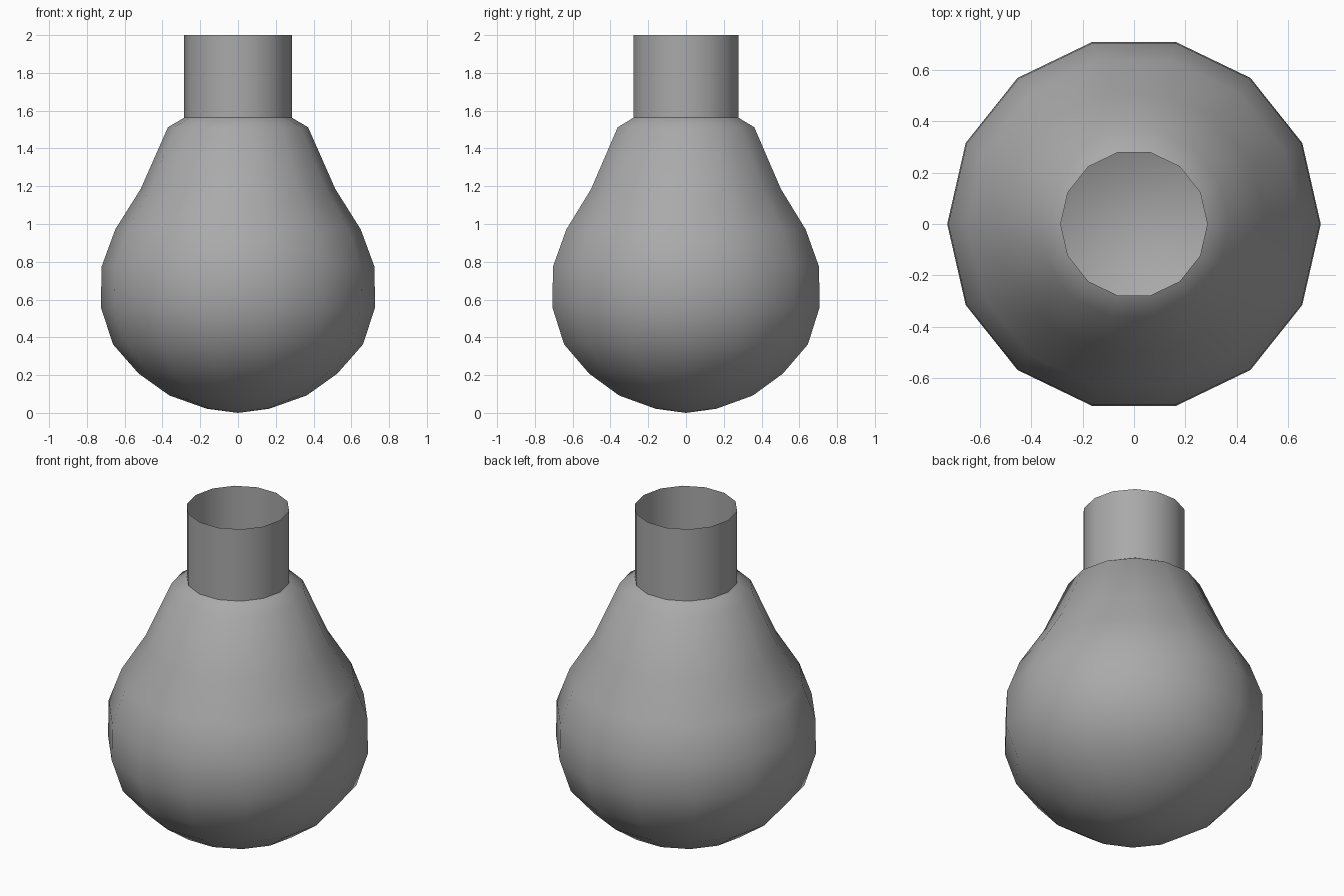
import bpy
import bmesh
import math

cube = bpy.data.objects.get("Cube")
if cube:
    bpy.data.objects.remove(cube, do_unlink=True)

SIDES = 14

# One plain grey for the whole vessel
grey = bpy.data.materials.new("plain grey")
grey.use_nodes = True
colour = (0.4, 0.4, 0.4, 1.0)
grey.diffuse_color = colour
grey.node_tree.nodes["Principled BSDF"].inputs["Base Color"].default_value = colour

# Radius and height from the closed base to the open mouth
profile = [
    (0.165, 0.022), (0.363, 0.092), (0.526, 0.208), (0.662, 0.363),
    (0.726, 0.56), (0.722, 0.775), (0.65, 0.971), (0.515, 1.186),
    (0.371, 1.512), (0.285, 1.563), (0.285, 2.0),
]

# Flask: round body, sloping shoulder and open tube neck in one thin shell
bm = bmesh.new()


def ring(radius, height):
    return [bm.verts.new((radius * math.cos(math.tau * i / SIDES),
                          radius * math.sin(math.tau * i / SIDES), height))
            for i in range(SIDES)]


rings = [ring(r, z) for r, z in profile]
base = bm.verts.new((0, 0, 0))
for i in range(SIDES):
    j = (i + 1) % SIDES
    bm.faces.new((base, rings[0][j], rings[0][i]))
    for low, high in zip(rings, rings[1:]):
        bm.faces.new((low[i], low[j], high[j], high[i]))

mesh = bpy.data.meshes.new("flask")
bm.to_mesh(mesh)
bm.free()
mesh.materials.append(grey)
flask = bpy.data.objects.new("flask", mesh)
bpy.context.collection.objects.link(flask)

# Smooth body, with a crisp crease where the neck meets the shoulder
bpy.ops.object.select_all(action="DESELECT")
flask.select_set(True)
bpy.context.view_layer.objects.active = flask
bpy.ops.object.shade_smooth_by_angle(angle=math.radians(48))
